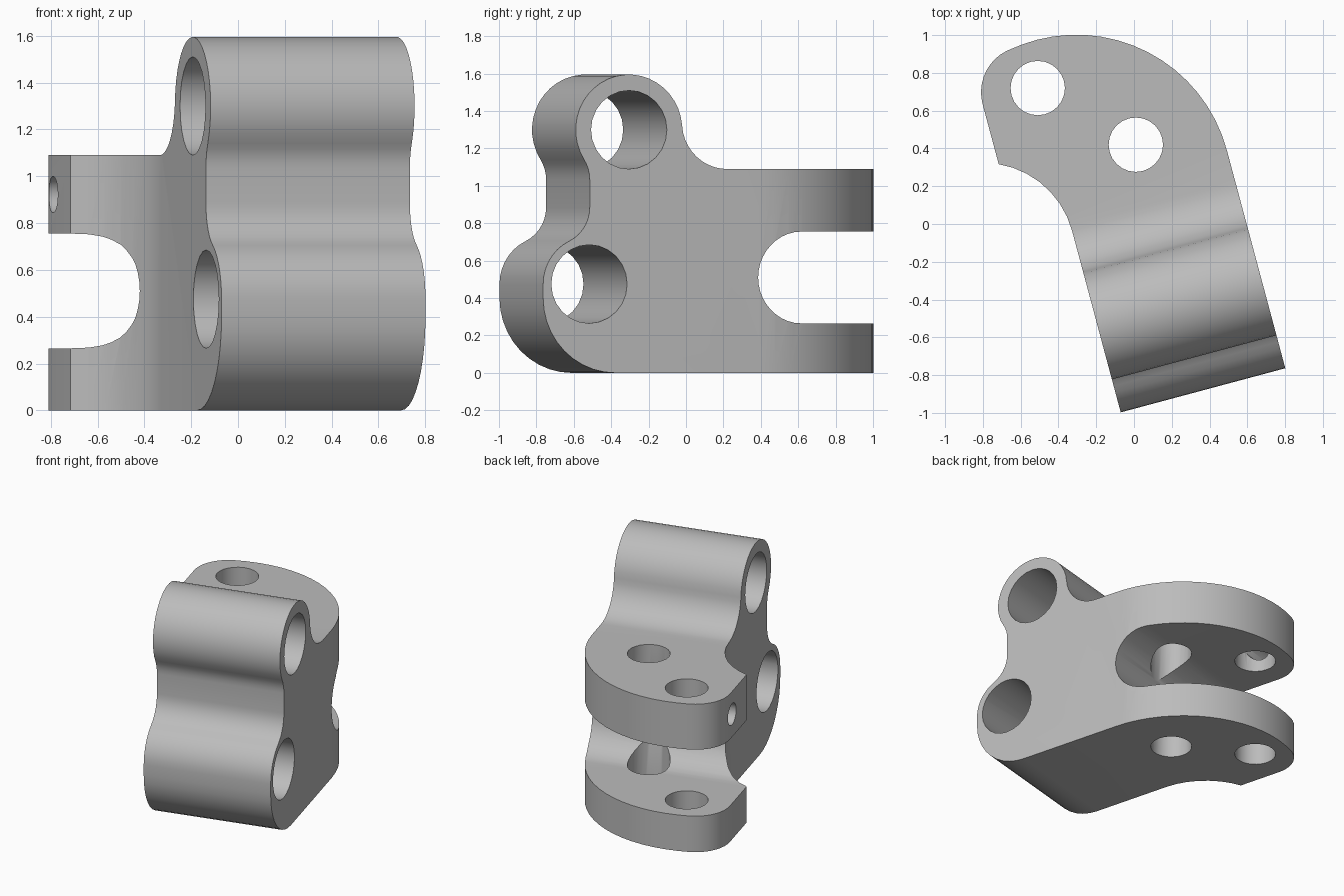
import bpy, bmesh, math
from mathutils import Matrix

cube = bpy.data.objects.get("Cube")
if cube:
    bpy.data.objects.remove(cube, do_unlink=True)

metal = bpy.data.materials.new("grey_metal")
metal.use_nodes = True
GREY = (0.5, 0.5, 0.5, 1)
metal.diffuse_color = GREY
metal.node_tree.nodes["Principled BSDF"].inputs["Base Color"].default_value = GREY


def arc(cx, cy, r, start, end, step=9):
    """Points along an arc, angles in degrees."""
    n = max(2, round(abs(end - start) / step))
    angles = [math.radians(start + (end - start) * i / n) for i in range(n + 1)]
    return [(cx + r * math.cos(a), cy + r * math.sin(a)) for a in angles]


def circle(cx, cy, r):
    return arc(cx, cy, r, 0, 360, 15)[:-1]


def prism(name, points, axis, low, high):
    """Extrude a 2D outline along x or z."""
    bm = bmesh.new()
    place = (lambda a, b: (low, a, b)) if axis == "x" else (lambda a, b: (a, b, low))
    face = bm.faces.new([bm.verts.new(place(a, b)) for a, b in points])
    extruded = bmesh.ops.extrude_face_region(bm, geom=[face])["geom"]
    moved = [g for g in extruded if isinstance(g, bmesh.types.BMVert)]
    depth = high - low
    bmesh.ops.translate(bm, verts=moved, vec=(depth, 0, 0) if axis == "x" else (0, 0, depth))
    bmesh.ops.recalc_face_normals(bm, faces=bm.faces)
    mesh = bpy.data.meshes.new(name)
    bm.to_mesh(mesh)
    bm.free()
    mesh.materials.append(metal)
    obj = bpy.data.objects.new(name, mesh)
    bpy.context.collection.objects.link(obj)
    return obj


def combine(target, cutter, operation):
    """Apply a boolean and discard the cutter."""
    cutter.hide_render = True
    mod = target.modifiers.new(cutter.name, "BOOLEAN")
    mod.operation = operation
    mod.solver = "EXACT"
    mod.object = cutter
    bpy.context.view_layer.objects.active = target
    bpy.ops.object.modifier_apply(modifier=mod.name)
    bpy.data.objects.remove(cutter, do_unlink=True)


# Plan outline: straight arm, concave inner corner, rounded clevis end
plan = [(-0.326, -1.2)]
plan += arc(-0.811, 0.05, 0.485, 0, 65.5)
plan += arc(-0.365, 0.82, 0.245, 180, 101.5)
plan += arc(-0.249, 0.25, 0.825, 101.5, 0, 6)[1:]
plan += [(0.576, -1.2)]

# Side outline: two barrels joined by a waist, with a flat flange block behind
side = [(1.3, 0)]
side += arc(-0.545, 0.4, 0.4, 270, 180)
side += arc(-0.69, 0.475, 0.255, 180, 115.7)
side += arc(-0.887, 0.885, 0.2, -64.3, 0)[1:]
side += arc(-0.887, 1.033, 0.2, 0, 32.6)
side += arc(-0.47, 1.3, 0.295, 212.6, 4.2)[1:]
side += arc(0.073, 1.34, 0.25, 184.2, 270)[1:]
side += [(1.3, 1.09)]

body = prism("hinge_bracket", plan, "z", -0.2, 1.8)
combine(body, prism("side_shape", side, "x", -1, 1), "INTERSECT")

# Slot between the two flanges
slot = arc(0.49, 0.51, 0.245, 270, 90) + [(1.4, 0.755), (1.4, 0.265)]
combine(body, prism("slot", slot, "x", -1.1, 1.1), "DIFFERENCE")

# Barrel bores, flange pin holes and the small set-screw hole
for y, z in ((-0.47, 1.3), (-0.69, 0.475)):
    combine(body, prism("barrel_bore", circle(y, z, 0.21), "x", -1.1, 1.1), "DIFFERENCE")
for x, y in ((-0.306, 0.827), (0.118, 0.403)):
    combine(body, prism("pin_hole", circle(x, y, 0.144), "z", -0.3, 1.9), "DIFFERENCE")
combine(body, prism("screw_hole", circle(0.775, 0.922, 0.078), "x", -0.9, -0.3), "DIFFERENCE")

# Turn the finished bracket and shade it
body.data.transform(Matrix.Rotation(math.radians(15), 4, "Z"))
bpy.ops.object.select_all(action="DESELECT")
body.select_set(True)
bpy.context.view_layer.objects.active = body
bpy.ops.object.shade_smooth_by_angle(angle=math.radians(30))
